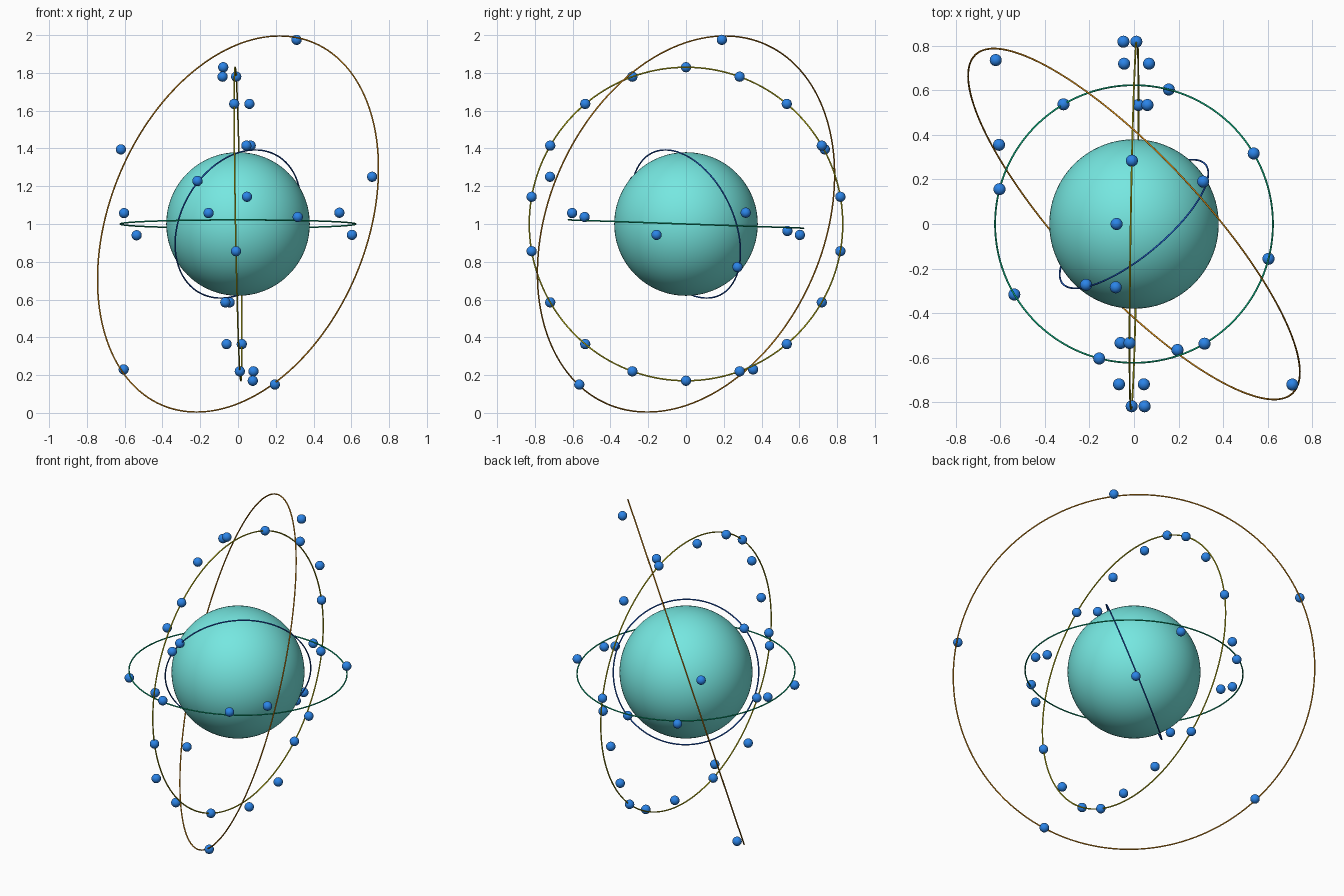
import bpy
from math import sin, cos, radians
from mathutils import Vector

if "Cube" in bpy.data.objects:
    bpy.data.objects.remove(bpy.data.objects["Cube"], do_unlink=True)

CENTRE = Vector((0, 0, 1))


def material(name, colour):
    m = bpy.data.materials.new(name)
    m.use_nodes = True
    m.diffuse_color = (*colour, 1)
    m.node_tree.nodes["Principled BSDF"].inputs["Base Color"].default_value = (*colour, 1)
    return m


teal = material("turquoise", (0.18, 0.80, 0.75))
blue = material("blue", (0.024, 0.23, 0.80))
yellow = material("yellow", (0.62, 0.57, 0.01))
green = material("green", (0.004, 0.47, 0.23))
orange = material("orange", (0.70, 0.27, 0.008))
navy = material("deep_blue", (0.012, 0.11, 0.62))


def finish(name, mat):
    ob = bpy.context.object
    ob.name = name
    ob.data.materials.append(mat)
    bpy.ops.object.shade_smooth()


def ball(name, offset, radius, mat, segments=24, rings=16):
    bpy.ops.mesh.primitive_uv_sphere_add(segments=segments, ring_count=rings,
                                         radius=radius, location=CENTRE + offset)
    finish(name, mat)


def orbit(name, radius, normal, mat):
    turn = Vector(normal).to_track_quat('Z', 'Y').to_euler()
    bpy.ops.mesh.primitive_torus_add(major_segments=160, minor_segments=8,
                                     major_radius=radius, minor_radius=0.004,
                                     location=CENTRE, rotation=turn)
    finish(name, mat)


def satellites(name, offsets):
    for i, p in enumerate(offsets):
        ball(f"{name}_{i + 1}", Vector(p), 0.027, blue)


def wave(angle, phase):
    # satellites bob three times per turn about their orbit plane
    return 0.073 * cos(3 * angle - radians(phase))


# Central globe
ball("globe", Vector(), 0.38, teal, 96, 48)

# Orbit rings
orbit("upright_orbit", 0.83, (1, -0.016, 0.018), yellow)
orbit("level_orbit", 0.623, (0, 0.035, 1), green)
orbit("outer_orbit", 1.04, (0.70, 0.655, -0.29), orange)
orbit("inner_orbit", 0.417, (-0.60, 0.72, 0.34), navy)

# Satellites of the upright orbit
upright = []
for k in range(18):
    a = radians(20 * k)
    y, z = 0.83 * sin(a), 0.83 * cos(a)
    upright.append((0.016 * y - 0.018 * z + wave(a, 150), y, z))
satellites("upright_satellite", upright)

# Satellites of the level orbit
level = []
for k in range(8):
    a = radians(30.5 + 45 * k)
    x, y = 0.623 * cos(a), 0.623 * sin(a)
    level.append((x, y, -0.035 * y + wave(a, 106)))
satellites("level_satellite", level)

# Satellites of the outer and inner orbits
satellites("outer_satellite", [(0.31, 0.19, 0.975), (-0.62, 0.735, 0.395), (0.71, -0.72, 0.25),
                               (-0.605, 0.355, -0.77), (0.195, -0.565, -0.85)])
satellites("inner_satellite", [(-0.215, -0.273, 0.228), (0.215, 0.273, -0.228)])
